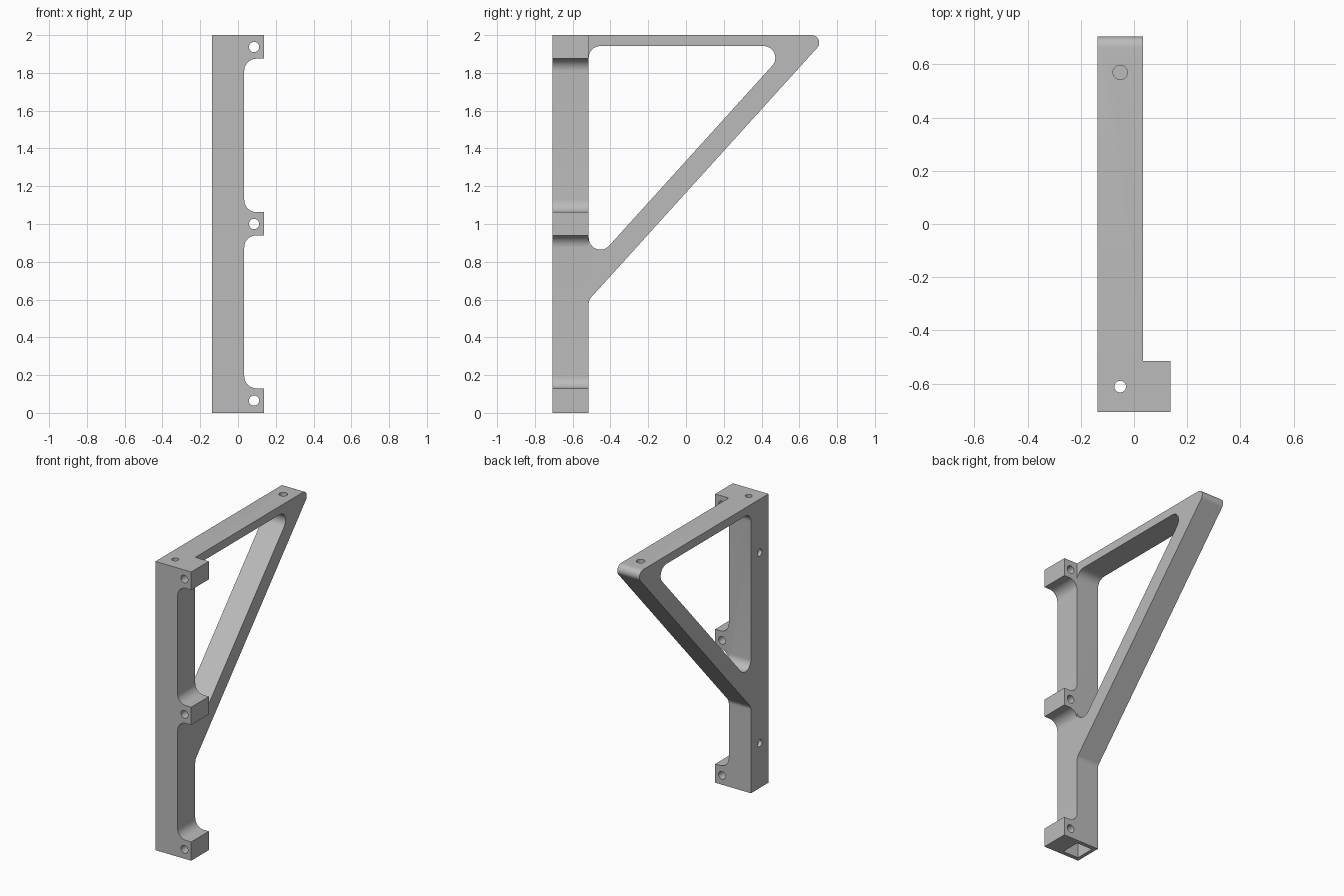
import bpy, bmesh, math
from mathutils import Vector

cube = bpy.data.objects.get("Cube")
if cube:
    bpy.data.objects.remove(cube, do_unlink=True)

LEFT, RIGHT, TAB_END = -0.137, 0.033, 0.137   # x limits
FRONT, BACK, TOP = -0.708, -0.515, 2.0        # y limits of the post, full height
MID_X, MID_Y = (LEFT + RIGHT) / 2, (FRONT + BACK) / 2

grey = bpy.data.materials.new("plain grey")
grey.use_nodes = True
grey.diffuse_color = (0.5, 0.5, 0.5, 1)
grey.node_tree.nodes["Principled BSDF"].inputs["Base Color"].default_value = (0.5, 0.5, 0.5, 1)


def rounded(corners, steps=12):
    """Outline from (a, b, radius) corners, each rounded by a tangent arc."""
    outline = []
    for i, (a, b, r) in enumerate(corners):
        p = Vector((a, b))
        if r == 0:
            outline.append(p)
            continue
        u = (Vector(corners[i - 1][:2]) - p).normalized()
        v = (Vector(corners[(i + 1) % len(corners)][:2]) - p).normalized()
        half = u.angle(v) / 2
        centre = p + (u + v).normalized() * r / math.sin(half)
        start = p + u * r / math.tan(half) - centre
        end = p + v * r / math.tan(half) - centre
        sweep = math.pi - 2 * half
        for k in range(steps + 1):
            t = k / steps
            outline.append(centre + (start * math.sin((1 - t) * sweep)
                                     + end * math.sin(t * sweep)) / math.sin(sweep))
    return outline


def prism(name, outline, axis, low, high):
    """Extrude an outline along x, y or z between two limits."""
    place = {"x": lambda a, b, d: (d, a, b),
             "y": lambda a, b, d: (a, d, b),
             "z": lambda a, b, d: (a, b, d)}[axis]
    bm = bmesh.new()
    face = bm.faces.new([bm.verts.new(place(a, b, low)) for a, b in outline])
    new = bmesh.ops.extrude_face_region(bm, geom=[face])["geom"]
    shift = Vector(place(0, 0, high - low))
    bmesh.ops.translate(bm, vec=shift, verts=[g for g in new if isinstance(g, bmesh.types.BMVert)])
    bmesh.ops.recalc_face_normals(bm, faces=bm.faces)
    mesh = bpy.data.meshes.new(name)
    bm.to_mesh(mesh)
    bm.free()
    mesh.materials.append(grey)
    obj = bpy.data.objects.new(name, mesh)
    bpy.context.collection.objects.link(obj)
    return obj


def combine(target, tool, operation):
    """Apply a boolean and remove the tool object."""
    tool.hide_render = True
    mod = target.modifiers.new("combine", "BOOLEAN")
    mod.operation, mod.solver, mod.object = operation, "EXACT", tool
    bpy.context.view_layer.update()
    graph = bpy.context.evaluated_depsgraph_get()
    mesh = bpy.data.meshes.new_from_object(target.evaluated_get(graph))
    target.modifiers.clear()
    target.data = mesh
    bpy.data.objects.remove(tool, do_unlink=True)


def drill(target, axis, a, b, radius, low, high, sides=32):
    turns = [2 * math.pi * k / sides for k in range(sides)]
    circle = [(a + radius * math.cos(t), b + radius * math.sin(t)) for t in turns]
    combine(target, prism("drill", circle, axis, low, high), "DIFFERENCE")


# Triangular arm with a rounded window
def brace(y, offset):
    return offset + 1.104 * y


inner, outer, under = 1.334, 1.166, 1.942
arm_shape = rounded([(-0.6, 0.5, 0), (BACK, 0.5, 0), (BACK, brace(BACK, outer), 0.05),
                     ((TOP - outer) / 1.104, TOP, 0.04), (-0.6, TOP, 0)])
window_shape = rounded([(BACK, brace(BACK, inner), 0.062),
                        ((under - inner) / 1.104, under, 0.062), (BACK, under, 0.062)])
bracket = prism("bracket", arm_shape, "x", LEFT, RIGHT)
combine(bracket, prism("window", window_shape, "x", -1, 1), "DIFFERENCE")

# Post with three filleted screw tabs
R = 0.065
post_shape = [(LEFT, 0, 0), (TAB_END, 0, 0)]
for low, high in ((0.13, 0.94), (1.063, 1.875)):
    post_shape += [(TAB_END, low, 0), (RIGHT, low, R), (RIGHT, high, R), (TAB_END, high, 0)]
post_shape += [(TAB_END, TOP, 0), (LEFT, TOP, 0)]
combine(bracket, prism("post", rounded(post_shape), "y", FRONT, BACK), "UNION")

# Channel inside the post, open at the bottom
hx, hy = 0.06, 0.068
channel = [(MID_X + sx * hx, MID_Y + sy * hy) for sx, sy in ((-1, -1), (1, -1), (1, 1), (-1, 1))]
combine(bracket, prism("channel", channel, "z", -0.1, 1.94), "DIFFERENCE")

# Screw holes: tabs, side of the post, top
for z in (0.065, 1.0, 1.937):
    drill(bracket, "y", 0.085, z, 0.027, -1, 0)
for z in (0.31, 1.63):
    drill(bracket, "x", MID_Y, z, 0.024, -0.3, MID_X)
drill(bracket, "z", MID_X, MID_Y, 0.022, 1.8, 2.1)
drill(bracket, "z", MID_X, 0.57, 0.027, 1.9, 2.1)

# Smooth fillets, crisp edges
bpy.ops.object.select_all(action="DESELECT")
bracket.select_set(True)
bpy.context.view_layer.objects.active = bracket
bpy.ops.object.shade_smooth_by_angle(angle=math.radians(30))
